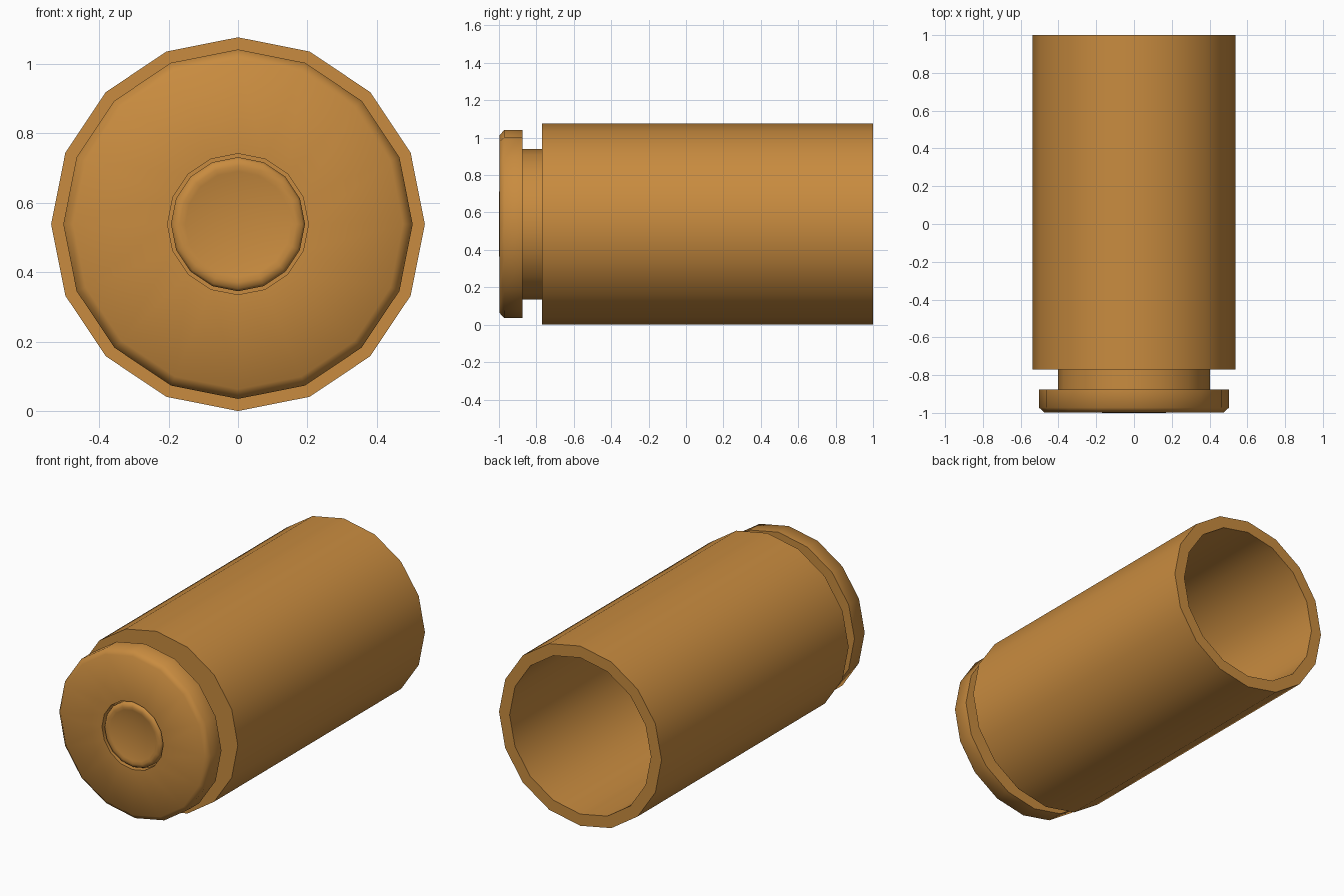
import bpy, bmesh, math

if "Cube" in bpy.data.objects:
    bpy.data.objects.remove(bpy.data.objects["Cube"])

SIDES = 16
RADIUS = 0.538

brass = bpy.data.materials.new("brass")
brass.diffuse_color = (0.58, 0.26, 0.05, 1)
brass.use_nodes = True
brass.node_tree.nodes["Principled BSDF"].inputs["Base Color"].default_value = brass.diffuse_color


def lathe(name, profile):
    """Revolve (radius, y) points around the lengthwise axis."""
    bm = bmesh.new()
    rings = []
    for r, y in profile:
        if r == 0:
            rings.append([bm.verts.new((0, y, 0))] * SIDES)
        else:
            angles = [2 * math.pi * i / SIDES for i in range(SIDES)]
            rings.append([bm.verts.new((r * math.cos(a), y, r * math.sin(a))) for a in angles])
    for a, b in zip(rings, rings[1:]):
        for i in range(SIDES):
            j = (i + 1) % SIDES
            corners = list(dict.fromkeys((a[i], a[j], b[j], b[i])))
            bm.faces.new(corners)
    bmesh.ops.recalc_face_normals(bm, faces=bm.faces)
    mesh = bpy.data.meshes.new(name)
    bm.to_mesh(mesh)
    bm.free()
    mesh.materials.append(brass)
    obj = bpy.data.objects.new(name, mesh)
    obj.location.z = RADIUS
    bpy.context.collection.objects.link(obj)
    bpy.ops.object.select_all(action='DESELECT')
    obj.select_set(True)
    bpy.context.view_layer.objects.active = obj
    bpy.ops.object.shade_smooth_by_angle(angle=math.radians(50))
    return obj


# Hollow case: primer pocket, chamfered rim, extractor groove, tube and bore
lathe("case", [
    (0, -0.95), (0.203, -0.95), (0.203, -0.997),
    (0.475, -0.997), (0.503, -0.972), (0.503, -0.875),
    (0.402, -0.875), (0.402, -0.77),
    (RADIUS, -0.77), (RADIUS, 1.0),
    (0.468, 1.0), (0.468, -0.70), (0, -0.70),
])

# Dished primer cap with a rounded lip
lathe("primer", [
    (0, -0.95), (0.193, -0.95), (0.193, -0.985),
    (0.186, -0.995), (0.168, -1.0), (0.152, -0.996),
    (0.08, -0.986), (0, -0.982),
])
